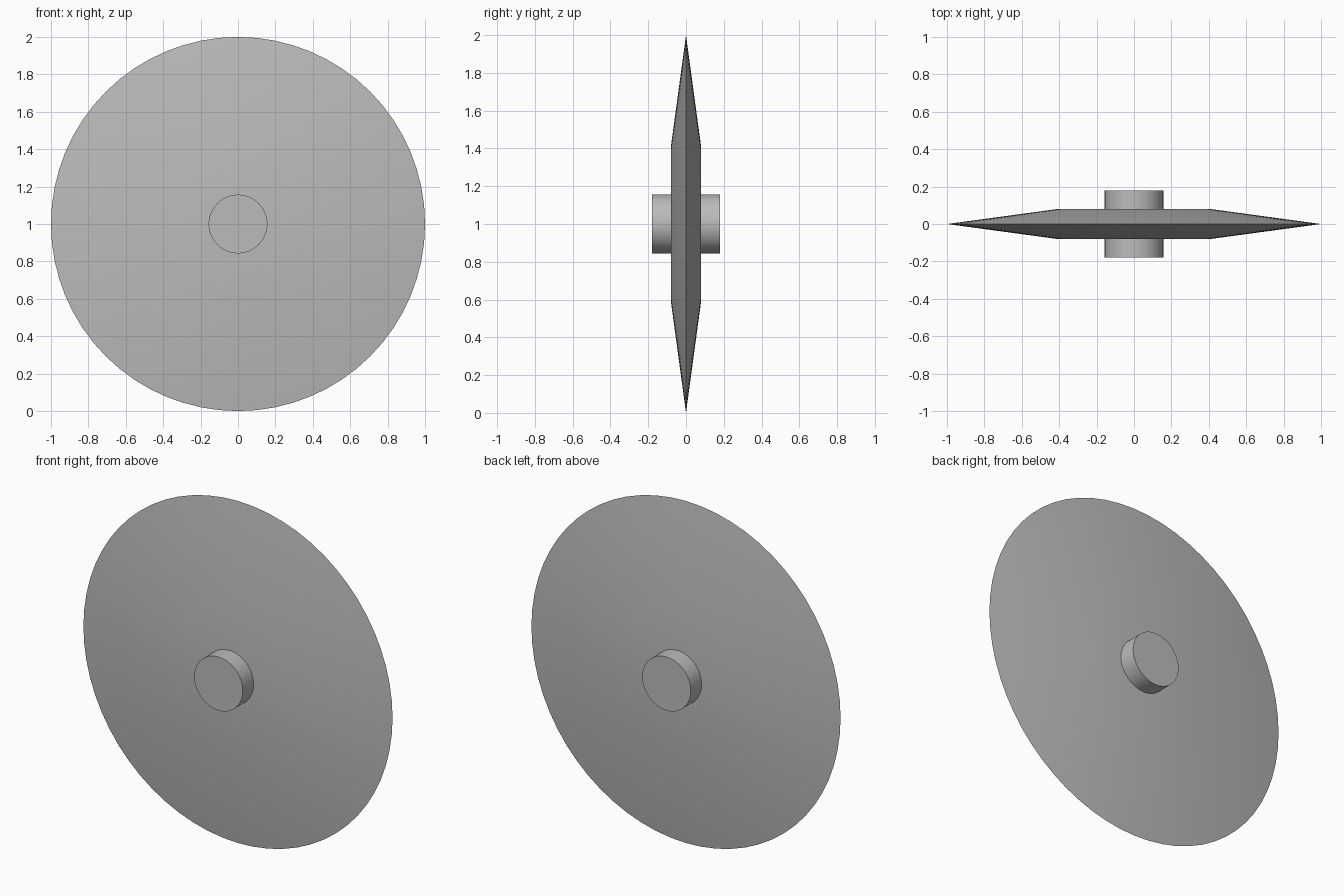
import bpy, bmesh, math
from mathutils import Matrix, Vector

cube = bpy.data.objects.get("Cube")
if cube:
    bpy.data.objects.remove(cube, do_unlink=True)

SEGMENTS = 64
CENTRE = (0, 0, 1)

grey = bpy.data.materials.new("plain grey")
grey.use_nodes = True
colour = (0.5, 0.5, 0.5, 1)
grey.diffuse_color = colour
grey.node_tree.nodes["Principled BSDF"].inputs["Base Color"].default_value = colour


def lathe(name, profile):
    """Spin (radius, y) points about the y axis into a closed, smooth part."""
    bm = bmesh.new()
    verts = [bm.verts.new((r, y, 0)) for r, y in profile]
    edges = [bm.edges.new(pair) for pair in zip(verts, verts[1:])]
    bmesh.ops.spin(bm, geom=verts + edges, cent=(0, 0, 0), axis=(0, 1, 0),
                   angle=math.tau, steps=SEGMENTS, use_merge=False)
    bmesh.ops.remove_doubles(bm, verts=bm.verts, dist=0.0001)
    bmesh.ops.recalc_face_normals(bm, faces=bm.faces)
    mesh = bpy.data.meshes.new(name)
    bm.to_mesh(mesh)
    bm.free()
    mesh.materials.append(grey)
    part = bpy.data.objects.new(name, mesh)
    part.location = CENTRE
    bpy.context.collection.objects.link(part)
    bpy.ops.object.select_all(action="DESELECT")
    part.select_set(True)
    bpy.context.view_layer.objects.active = part
    bpy.ops.object.shade_smooth_by_angle(angle=math.radians(30))
    return part


# Disc with a flat middle that tapers to a sharp rim
lathe("tapered_disc", [(0, -0.08), (0.41, -0.08), (1, 0), (0.41, 0.08), (0, 0.08)])

# Axle hub passing through the middle
lathe("axle_hub", [(0, -0.18), (0.157, -0.18), (0.157, 0.18), (0, 0.18)])
